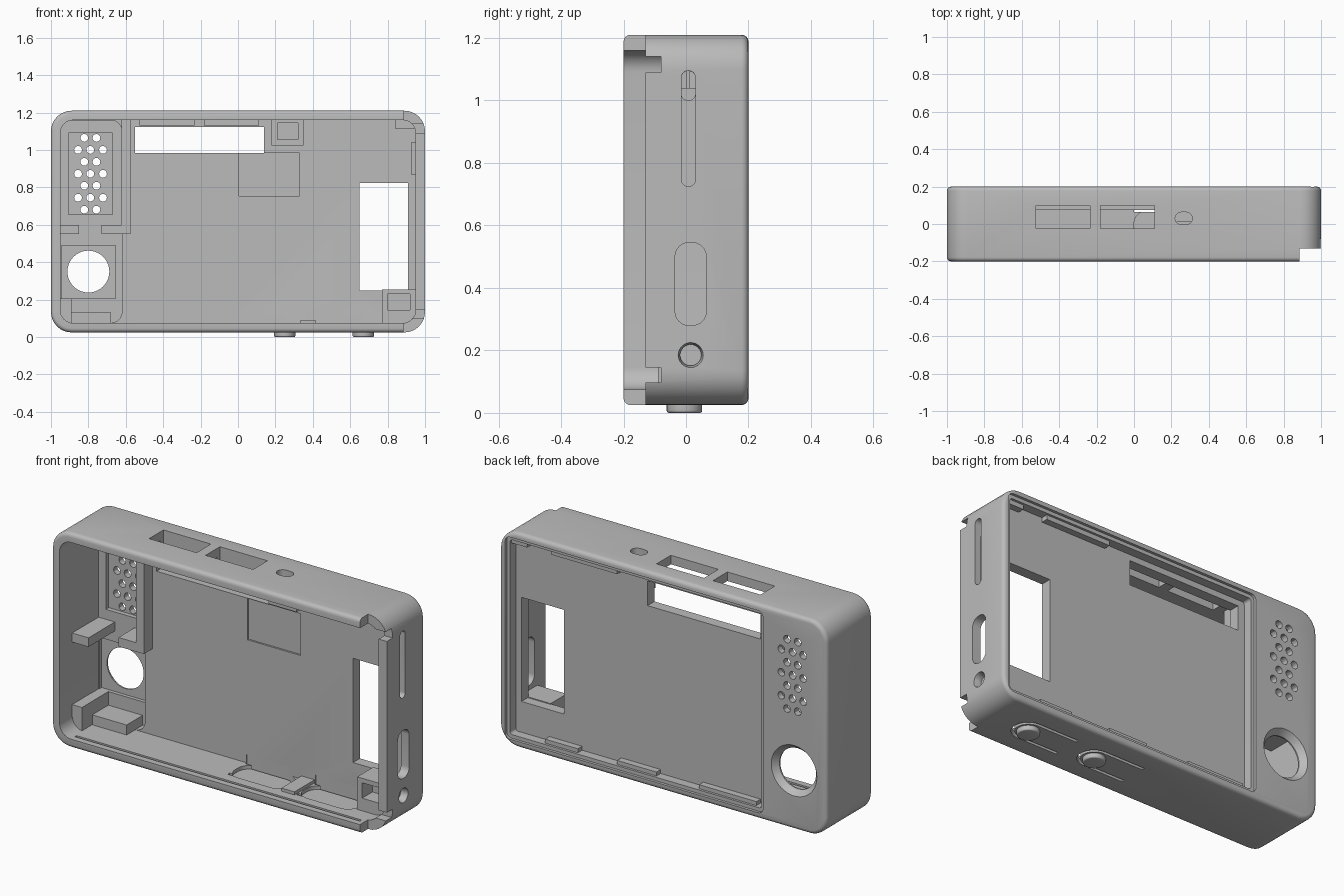
import bpy
import bmesh
import math
from mathutils import Vector

if "Cube" in bpy.data.objects:
    bpy.data.objects.remove(bpy.data.objects["Cube"], do_unlink=True)

grey = bpy.data.materials.new("case_grey")
grey.use_nodes = True
grey.diffuse_color = (0.5, 0.5, 0.5, 1)
for node in grey.node_tree.nodes:
    if node.type == 'BSDF_PRINCIPLED':
        node.inputs["Base Color"].default_value = grey.diffuse_color


def circle(u, v, r, n=24):
    return [(u + r * math.cos(2 * math.pi * i / n), v + r * math.sin(2 * math.pi * i / n)) for i in range(n)]


def rounded(u0, u1, v0, v1, r, n=8):
    r = min(r, 0.499 * (u1 - u0), 0.499 * (v1 - v0))
    centres = [(u1 - r, v1 - r), (u0 + r, v1 - r), (u0 + r, v0 + r), (u1 - r, v0 + r)]
    return [(cu + r * math.cos((k + i / n) * math.pi / 2), cv + r * math.sin((k + i / n) * math.pi / 2))
            for k, (cu, cv) in enumerate(centres) for i in range(n + 1)]


def rect(u0, u1, v0, v1):
    return [(u0, v0), (u1, v0), (u1, v1), (u0, v1)]


def prism(name, outline, axis, lo, hi, flare=1.0, bevel=0.0):
    """Extrude an outline along an axis; flare scales the far end."""
    place = {'x': lambda u, v, t: (t, u, v), 'y': lambda u, v, t: (u, t, v), 'z': lambda u, v, t: (u, v, t)}[axis]
    cu = sum(p[0] for p in outline) / len(outline)
    cv = sum(p[1] for p in outline) / len(outline)
    bm = bmesh.new()
    a = [bm.verts.new(place(u, v, lo)) for u, v in outline]
    b = [bm.verts.new(place(cu + (u - cu) * flare, cv + (v - cv) * flare, hi)) for u, v in outline]
    ends = [bm.faces.new(a), bm.faces.new(b)]
    for i in range(len(a)):
        j = (i + 1) % len(a)
        bm.faces.new((a[i], a[j], b[j], b[i]))
    bmesh.ops.recalc_face_normals(bm, faces=bm.faces[:])
    if bevel:
        rim = [e for f in ends for e in f.edges]
        bmesh.ops.bevel(bm, geom=rim, offset=bevel, segments=4, profile=0.5, affect='EDGES')
    mesh = bpy.data.meshes.new(name)
    bm.to_mesh(mesh)
    bm.free()
    mesh.materials.append(grey)
    obj = bpy.data.objects.new(name, mesh)
    bpy.context.scene.collection.objects.link(obj)
    return obj


def box(name, x0, x1, y0, y1, z0, z1):
    return prism(name, rect(x0, x1, z0, z1), 'y', y0, y1)


def cut(obj, cutter):
    cutter.hide_render = True
    mod = obj.modifiers.new("cut", 'BOOLEAN')
    mod.operation = 'DIFFERENCE'
    mod.solver = 'EXACT'
    mod.object = cutter
    bpy.context.view_layer.objects.active = obj
    bpy.ops.object.modifier_apply(modifier=mod.name)
    bpy.data.objects.remove(cutter, do_unlink=True)


# Outer shell with soft rims
shell = prism("case_shell", rounded(-1, 1, 0.025, 1.21, 0.11), 'y', -0.2, 0.2, bevel=0.022)


def hole(outline, axis, lo, hi, flare=1.0):
    cut(shell, prism("cutter", outline, axis, lo, hi, flare))


# Open cavity, deeper bay on the right, and screen recess in the back
hole(rounded(-0.95, 0.95, 0.075, 1.16, 0.07), 'y', -0.25, 0.075)
hole(rounded(-0.949, -0.62, 0.076, 1.159, 0.06), 'y', 0.05, 0.14)
hole(rounded(-0.61, 0.965, 0.06, 1.175, 0.03), 'y', 0.185, 0.25)
hole(rounded(-0.59, 0.945, 0.08, 1.155, 0.015), 'y', 0.135, 0.24)

# Panel windows and shallow pocket
hole(rect(-0.55, 0.14, 0.985, 1.122), 'y', 0.03, 0.16)
hole(rect(0.65, 0.91, 0.25, 0.825), 'y', 0.03, 0.16)
hole(rect(0.005, 0.33, 0.755, 0.985), 'y', 0.03, 0.085)

# Speaker pocket and grille
hole(rect(-0.905, -0.67, 0.655, 1.09), 'y', 0.1, 0.165)
for row in range(7):
    columns = (-0.855, -0.79, -0.722) if row % 2 else (-0.822, -0.757)
    for x in columns:
        hole(circle(x, 1.065 - row * 0.064, 0.021, 12), 'y', 0.1, 0.25)

# Round control hole with its square seat and flared rim
hole(rect(-0.945, -0.655, 0.205, 0.49), 'y', 0.1, 0.16)
hole(circle(-0.8, 0.35, 0.112, 40), 'y', 0.1, 0.25)
hole(circle(-0.8, 0.35, 0.108, 40), 'y', 0.163, 0.205, 1.33)

# Top ports
for x0, x1 in ((-0.525, -0.235), (-0.18, 0.11)):
    hole(rect(x0, x1, -0.025, 0.1), 'z', 1.13, 1.3)
hole(rounded(0.22, 0.312, -0.003, 0.063, 0.033), 'z', 1.1, 1.3)

# Ports in the left side
hole(rounded(-0.015, 0.03, 0.725, 1.095, 0.022), 'x', 0.965, 1.1)
hole(rounded(-0.015, 0.03, 1.0, 1.094, 0.022), 'x', 0.9, 0.98)
hole(rounded(-0.035, 0.065, 0.28, 0.545, 0.045), 'x', 0.9, 1.1)
hole(circle(0.015, 0.185, 0.034), 'x', 0.9, 1.1)
hole(circle(0.015, 0.185, 0.033), 'x', 0.97, 1.005, 1.25)

# Missing front lip along the left side, with two catches
hole(rect(0.885, 1.1, -0.25, -0.13), 'z', -0.1, 1.4)
for z0, z1 in ((0.098, 0.145), (1.09, 1.14)):
    hole(rect(-0.2, -0.08, z0, z1), 'x', 0.9, 1.1)

# Groove behind the bottom lip
hole(rect(-0.88, 0.86, -0.165, -0.15), 'z', 0.062, 0.1)

# Springy button tongues in the floor
for x, side in ((0.25, "inner"), (0.67, "outer")):
    y, tail = -0.005, x - 0.25
    hole(rounded(tail, x + 0.09, y - 0.09, y + 0.075, 0.07), 'z', 0.055, 0.1)
    arc = [math.pi * (i / 16 - 0.5) for i in range(17)]
    slot = [(tail, y - 0.085)] + [(x + 0.085 * math.cos(t), y + 0.085 * math.sin(t)) for t in arc]
    slot += [(tail, y + 0.085), (tail, y + 0.068)]
    slot += [(x + 0.068 * math.cos(t), y + 0.068 * math.sin(t)) for t in reversed(arc)]
    slot += [(tail, y - 0.068)]
    hole(slot, 'z', -0.05, 0.12)
    prism(side + "_button", circle(x, y, 0.057, 32), 'z', 0.0, 0.05, bevel=0.008)

# Inner ribs and blocks
for part in (
        ("speaker_wall", -0.622, -0.575, 0.0, 0.1, 0.55, 1.165),
        ("speaker_wall_foot", -0.73, -0.6, 0.0, 0.15, 0.55, 0.6),
        ("side_rib", -0.96, -0.85, -0.09, 0.15, 0.55, 0.6),
        ("corner_step", -0.96, -0.68, 0.0, 0.15, 0.06, 0.13),
        ("corner_post", -0.96, -0.89, -0.09, 0.15, 0.06, 0.205),
        ("top_corner_block", 0.84, 0.96, 0.0, 0.08, 1.115, 1.17),
        ("slider_backing", 0.925, 0.96, -0.05, 0.08, 0.87, 1.04),
        ("floor_tab", 0.335, 0.415, -0.1, 0.08, 0.07, 0.092)):
    box(*part)

# Hollow blocks
for name, outer, inner in (
        ("jack_block", (0.77, 0.96, -0.06, 0.08, 0.07, 0.255), (0.8, 0.92, -0.1, 0.03, 0.145, 0.23)),
        ("sensor_block", (0.18, 0.35, 0.01, 0.08, 1.025, 1.17), (0.21, 0.32, -0.05, 0.07, 1.055, 1.145))):
    cut(box(name, *outer), box("cutter", *inner))

# Screen clips inside the back recess
for i, (x0, x1) in enumerate(((-0.55, -0.2), (0.06, 0.3), (0.54, 0.74))):
    box(f"lower_clip_{i}", x0, x1, 0.13, 0.172, 0.07, 0.102)
for i, (x0, x1) in enumerate(((0.3, 0.7), (0.85, 0.95))):
    box(f"upper_clip_{i}", x0, x1, 0.13, 0.172, 1.13, 1.165)

# Smooth the rounded parts and keep hard edges
bpy.ops.object.select_all(action='DESELECT')
for obj in bpy.context.scene.objects:
    if obj.type == 'MESH':
        obj.select_set(True)
bpy.context.view_layer.objects.active = shell
bpy.ops.object.shade_smooth_by_angle(angle=math.radians(30))
